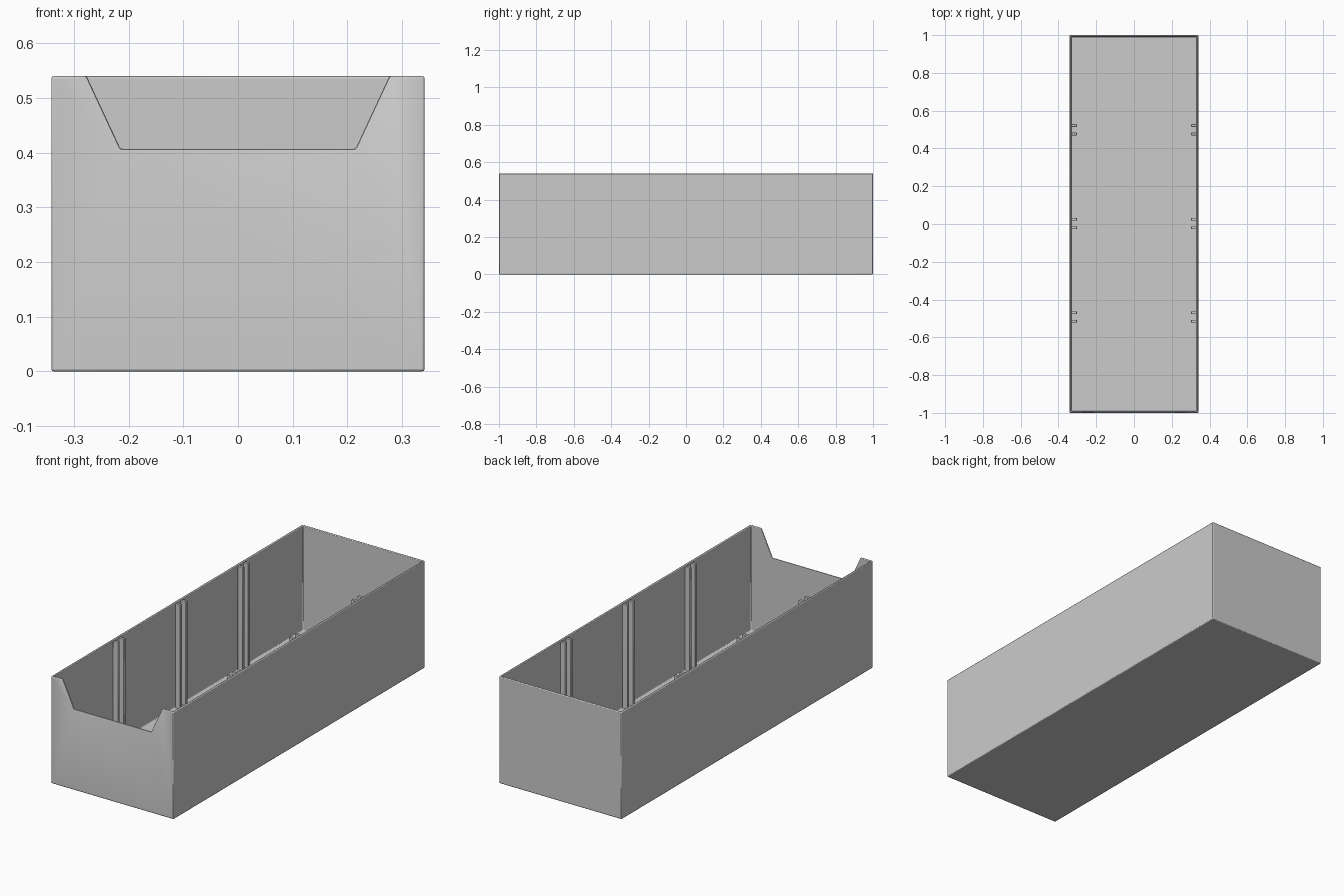
import bpy, bmesh

W, L, H = 0.682, 2.0, 0.54      # overall size
T = 0.012                       # wall and floor thickness

if "Cube" in bpy.data.objects:
    bpy.data.objects.remove(bpy.data.objects["Cube"], do_unlink=True)

grey = bpy.data.materials.new("light grey plastic")
grey.use_nodes = True
colour = (0.6, 0.6, 0.6, 1)
grey.diffuse_color = colour
grey.node_tree.nodes["Principled BSDF"].inputs["Base Color"].default_value = colour


def add_object(name, bm):
    bmesh.ops.recalc_face_normals(bm, faces=bm.faces)
    mesh = bpy.data.meshes.new(name)
    bm.to_mesh(mesh)
    bm.free()
    obj = bpy.data.objects.new(name, mesh)
    mesh.materials.append(grey)
    bpy.context.collection.objects.link(obj)
    return obj


def add_box(bm, size, centre):
    verts = bmesh.ops.create_cube(bm, size=1)["verts"]
    bmesh.ops.scale(bm, vec=size, verts=verts)
    bmesh.ops.translate(bm, vec=centre, verts=verts)


def round_edges(obj, width):
    bevel = obj.modifiers.new("rounded edges", "BEVEL")
    bevel.width = width
    bevel.segments = 2
    bevel.limit_method = "ANGLE"
    bpy.ops.object.select_all(action="DESELECT")
    obj.select_set(True)
    bpy.context.view_layer.objects.active = obj
    bpy.ops.object.shade_smooth_by_angle()


# Open bin: a block whose top is inset and pushed down to the floor
bm = bmesh.new()
add_box(bm, (W, L, H), (0, 0, H / 2))
top = max(bm.faces, key=lambda f: f.calc_center_median().z)
bmesh.ops.inset_region(bm, faces=[top], thickness=T)
result = bmesh.ops.extrude_face_region(bm, geom=[top])
floor_verts = [g for g in result["geom"] if isinstance(g, bmesh.types.BMVert)]
bmesh.ops.translate(bm, vec=(0, 0, T - H), verts=floor_verts)
if top.is_valid:
    bmesh.ops.delete(bm, geom=[top], context="FACES_ONLY")
bin_body = add_object("bin_body", bm)

# Tapered opening in the front wall
bm = bmesh.new()
profile = [(-0.215, 0.407), (0.215, 0.407), (0.308, 0.607), (-0.308, 0.607)]
face = bm.faces.new([bm.verts.new((x, -1.05, z)) for x, z in profile])
result = bmesh.ops.extrude_face_region(bm, geom=[face])
bmesh.ops.translate(bm, vec=(0, 0.1, 0),
                    verts=[g for g in result["geom"] if isinstance(g, bmesh.types.BMVert)])
cutter = add_object("opening_cutter", bm)
cutter.hide_render = True
cutter.hide_viewport = True
cut = bin_body.modifiers.new("front opening", "BOOLEAN")
cut.object = cutter
cut.operation = "DIFFERENCE"
cut.solver = "EXACT"
round_edges(bin_body, 0.004)

# Paired upright ribs that hold dividers
rib_depth, rib_width, rib_top = 0.028, 0.015, 0.536
for side, label in ((1, "left"), (-1, "right")):
    bm = bmesh.new()
    for y in (-0.492, 0.003, 0.499):
        for offset in (-0.0225, 0.0225):
            add_box(bm, (rib_depth, rib_width, rib_top - T / 2),
                    (side * (W / 2 - T + 0.002 - rib_depth / 2), y + offset,
                     (rib_top + T / 2) / 2))
    round_edges(add_object(label + "_divider_ribs", bm), 0.002)
